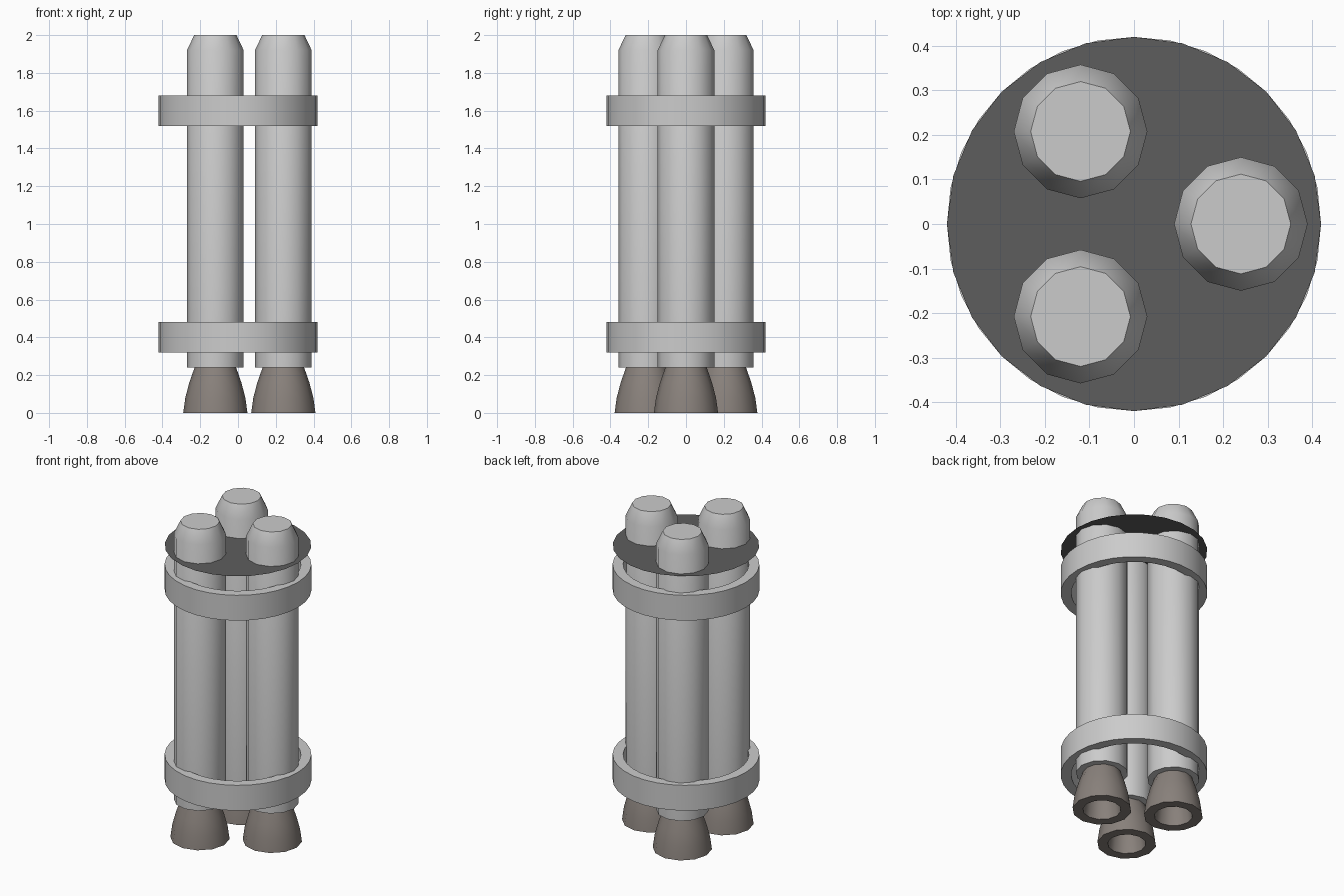
import bpy, bmesh, math

if "Cube" in bpy.data.objects:
    bpy.data.objects.remove(bpy.data.objects["Cube"])


def material(name, color):
    m = bpy.data.materials.new(name)
    m.diffuse_color = color
    m.use_nodes = True
    m.node_tree.nodes["Principled BSDF"].inputs["Base Color"].default_value = m.diffuse_color
    return m


def lathe(name, profile, sides, loc=(0, 0, 0), closed=False, caps=False, mat=None):
    """Spin an (r, z) profile around z into a mesh object."""
    bm = bmesh.new()
    rings = [[bm.verts.new((r * math.cos(2 * math.pi * i / sides),
                            r * math.sin(2 * math.pi * i / sides), z))
              for i in range(sides)] for r, z in profile]
    pairs = list(zip(rings, rings[1:]))
    if closed:
        pairs.append((rings[-1], rings[0]))
    for a, b in pairs:
        for i in range(sides):
            j = (i + 1) % sides
            bm.faces.new((a[i], a[j], b[j], b[i]))
    if caps:
        if len(rings) > 1:
            bm.faces.new(rings[0][::-1])
        bm.faces.new(rings[-1])
    if len(rings) > 1:
        bmesh.ops.recalc_face_normals(bm, faces=bm.faces)
    mesh = bpy.data.meshes.new(name)
    bm.to_mesh(mesh)
    bm.free()
    ob = bpy.data.objects.new(name, mesh)
    ob.location = loc
    bpy.context.collection.objects.link(ob)
    if mat:
        mesh.materials.append(mat)
    bpy.ops.object.select_all(action='DESELECT')
    ob.select_set(True)
    bpy.context.view_layer.objects.active = ob
    bpy.ops.object.shade_smooth_by_angle(angle=math.radians(40))
    return ob


dark = material("dark_plate", (0.11, 0.11, 0.11, 1))
brown = material("nozzle_metal", (0.25, 0.22, 0.20, 1))

tube = [(0.15, 0.24), (0.15, 1.92), (0.112, 2.0)]
nozzle = [(0.11, 0.24), (0.138, 0.16), (0.159, 0.08), (0.17, 0.0),
          (0.11, 0.0), (0.10, 0.08), (0.08, 0.16), (0.05, 0.24)]

# Three tubes with chamfered tops, each with a hollow bell nozzle
for k in range(3):
    a = k * 2 * math.pi / 3
    loc = (0.24 * math.cos(a), 0.24 * math.sin(a), 0)
    lathe(f"tube_{k + 1}", tube, 12, loc, caps=True)
    lathe(f"nozzle_{k + 1}", nozzle, 12, loc, closed=True, mat=brown)

# Clamp bands around the bundle
for name, z in (("lower_band", 0.40), ("upper_band", 1.60)):
    band = [(0.42, -0.08), (0.42, 0.08), (0.36, 0.08), (0.36, -0.08)]
    lathe(name, band, 32, (0, 0, z), closed=True)

# Thin dark plate near the top
lathe("top_plate", [(0.42, 0)], 24, (0, 0, 1.80), caps=True, mat=dark)
